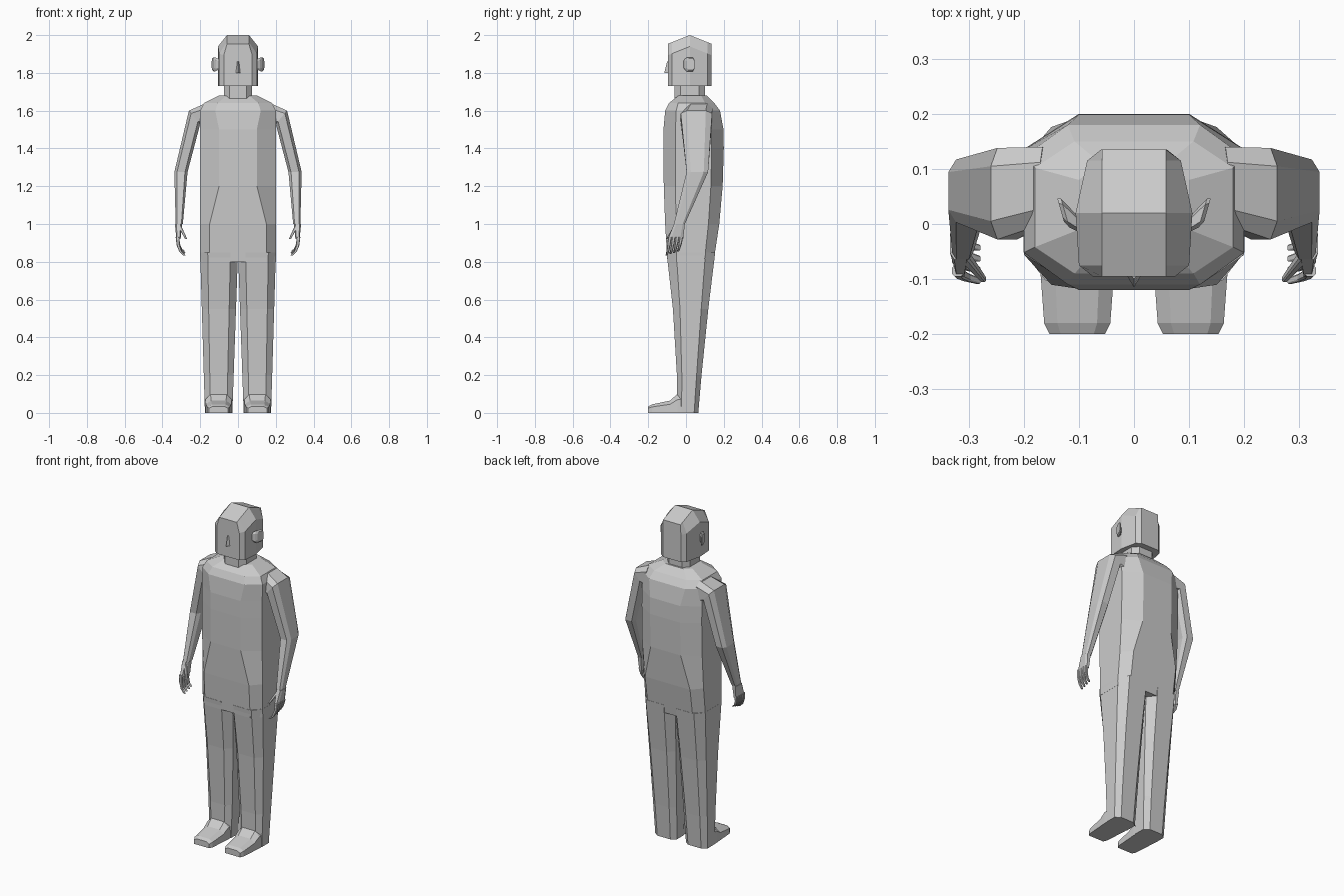
import bpy, bmesh
from mathutils import Vector

cube = bpy.data.objects.get("Cube")
if cube:
    bpy.data.objects.remove(cube)

grey = bpy.data.materials.new("light grey")
grey.use_nodes = True
colour = (0.6, 0.6, 0.6, 1)
grey.diffuse_color = colour
grey.node_tree.nodes["Principled BSDF"].inputs["Base Color"].default_value = colour


def octagon(centre, across, along, flat=0.6, side=0.6):
    """Rectangle with cut corners, spanned by two half axes."""
    centre, across, along = Vector(centre), Vector(across), Vector(along)
    half = [across * flat + along, across + along * side,
            across - along * side, across * flat - along]
    return [centre + p for p in half] + [centre - p for p in half]


def level_ring(z, left, right, front, back, flat=0.6):
    """Horizontal cut-corner section between four limits."""
    centre = ((left + right) / 2, (front + back) / 2, z)
    return octagon(centre, ((right - left) / 2, 0, 0), (0, (back - front) / 2, 0), flat)


def arch_ring(y, middle, width, bottom, top, flat, shoulder):
    """Upright section with a flat base and a chamfered crown."""
    outline = [(width, bottom), (width, shoulder), (flat, top),
               (-flat, top), (-width, shoulder), (-width, bottom)]
    return [Vector((middle + x, y, z)) for x, z in outline]


def loft(name, rings, mirrored=False):
    """Skin a row of rings, cap the ends and optionally mirror across x."""
    bm = bmesh.new()
    loops = [[bm.verts.new(point) for point in ring] for ring in rings]
    for lower, upper in zip(loops, loops[1:]):
        for i in range(len(lower)):
            bm.faces.new((lower[i - 1], lower[i], upper[i], upper[i - 1]))
    bm.faces.new(loops[0])
    bm.faces.new(loops[-1])
    bmesh.ops.recalc_face_normals(bm, faces=bm.faces)
    mesh = bpy.data.meshes.new(name)
    bm.to_mesh(mesh)
    bm.free()
    mesh.materials.append(grey)
    obj = bpy.data.objects.new(name, mesh)
    bpy.context.scene.collection.objects.link(obj)
    if mirrored:
        obj.modifiers.new("Mirror", "MIRROR")


def rod(name, centres, radii):
    """Tapering horizontal sections along a path, on both sides of the body."""
    loft(name, [octagon(centre, (radius, 0, 0), (0, radius, 0))
                for centre, radius in zip(centres, radii)], mirrored=True)


# Torso: bulging front and back, closed by sloping shoulders
waist = 0.2
torso = []
for z, flat in ((0.8, 0.75), (1, 0.75), (1.2, 0.5), (1.4, 0.5), (1.5, 0.5)):
    bulge = (z - 1.4) ** 2
    torso.append(level_ring(z, -waist, waist, 0.06 * bulge - 0.12, 0.2 - 0.15 * bulge, flat))
for z, width, front, back in ((1.6, waist, -0.11, 0.18), (1.64, 0.18, -0.09, 0.15),
                              (1.68, 0.1, -0.04, 0.11)):
    torso.append(level_ring(z, -width, width, front, back))
loft("torso", torso)

# Neck
throat = 0.075
loft("neck", [level_ring(z, -throat, throat, -0.06, 0.1) for z in (1.65, 1.75)])

# Head: crown rises to a ridge, face and nape narrow
head = []
for y, width in ((-0.095, 0.075), (-0.075, 0.1), (0.02, 0.106), (0.115, 0.085), (0.135, 0.06)):
    crown = 2 - 0.4 * abs(y - 0.02)
    head.append(arch_ring(y, 0, width, 1.73, crown, 0.058, crown - 0.06))
loft("head", head)

# Nose: a small wedge, widest at the nostrils
nose = []
for z, width, tip in ((1.8, 0.015, -0.115), (1.86, 0.008, -0.1)):
    nose.append([Vector((-width, -0.09, z)), Vector((0, tip, z)), Vector((width, -0.09, z))])
loft("nose", nose)

# Ears: flaring outwards and back
ears = []
for x, y, size in ((0.1, 0, 0.025), (0.125, 0.02, 0.037), (0.133, 0.025, 0.03)):
    ears.append(octagon((x, y, 1.845), (0.2 * size, 0.7 * size, 0), (0, 0, size)))
loft("ear", ears, mirrored=True)

# Legs: taper from the crotch to the ankle
legs = []
for z in (0.85, 0.55, 0.2, 0):
    inner = 0.03 * (1 - z / 0.85)
    outer = 0.175 + 0.03 * z
    legs.append(level_ring(z, inner, outer, -0.045 - 0.08 * z ** 2,
                           0.065 + 0.08 * z + 0.03 * z ** 2))
loft("leg", legs, mirrored=True)

# Feet: the instep drops to a blunt toe
feet = []
for y, width, top in ((0, 0.07, 0.1), (-0.045, 0.07, 0.1), (-0.085, 0.067, 0.065),
                      (-0.18, 0.06, 0.045), (-0.2, 0.05, 0.035)):
    feet.append(arch_ring(y, 0.103, width, 0, top, 0.6 * width, 0.7 * top))
loft("foot", feet, mirrored=True)

# Arms: slanted sections at the collar, shoulder, elbow and wrist
arm = []
for centre, width, slant, depth in (
        ((0.16, 0.07, 1.57), 0.01, 0.07, 0.07),
        ((0.23, 0.055, 1.565), 0.03, 0.035, 0.083),
        ((0.302, 0.06, 1.275), 0.035, 0, 0.057),
        ((0.311, -0.035, 1), 0.019, 0, 0.029)):
    arm.append(octagon(centre, (width, 0, slant), (0, depth, 0)))
loft("arm", arm, mirrored=True)

# Palms
palm = []
for z, y, width, depth in ((1, -0.035, 0.019, 0.029), (0.92, -0.055, 0.011, 0.04)):
    palm.append(octagon((0.315, y, z), (width, 0, 0), (0, depth, 0)))
loft("palm", palm, mirrored=True)

# Fingers: curl inwards and forwards, shorter towards the little one
steps = range(4)
radii = [0.01 - 0.0015 * step for step in steps]
for number, name in enumerate(("index", "middle", "ring", "little")):
    length = 1 - 0.07 * number
    path = [Vector((0.32 - 0.004 * step ** 2,
                    0.02 * number - 0.085 - 0.006 * step,
                    0.93 - length * (0.05 * step - 0.006 * step ** 2))) for step in steps]
    rod(name + "_finger", path, radii)

# Thumbs
thumb_root, thumb_tip = Vector((0.31, -0.055, 0.99)), Vector((0.274, -0.1, 0.92))
rod("thumb", [thumb_root.lerp(thumb_tip, step / 3) for step in steps], radii)
